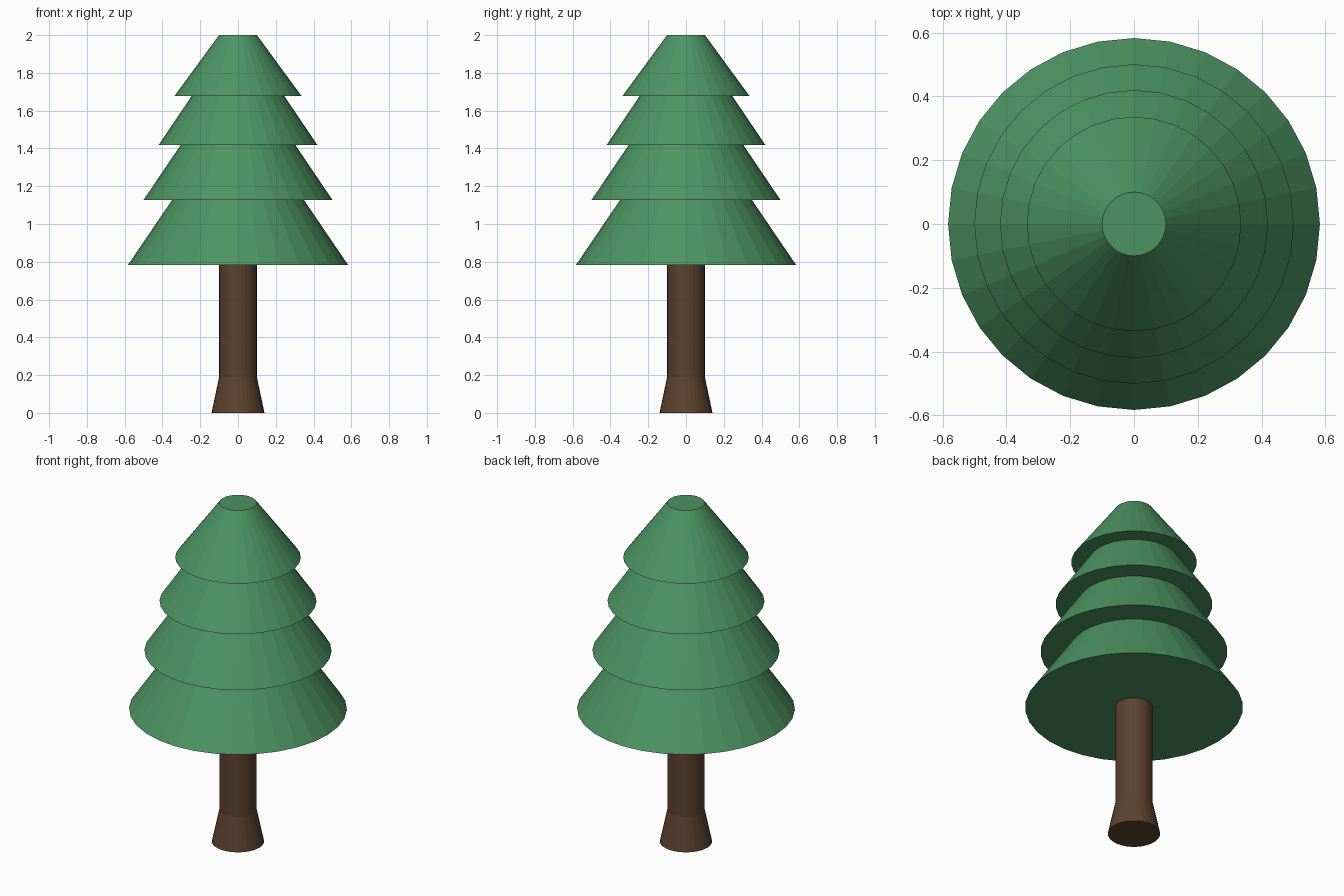
import bpy

if "Cube" in bpy.data.objects:
    bpy.data.objects.remove(bpy.data.objects["Cube"])

SIDES = 32


def material(name, rgb):
    mat = bpy.data.materials.new(name)
    mat.diffuse_color = (*rgb, 1)
    mat.use_nodes = True
    mat.node_tree.nodes["Principled BSDF"].inputs["Base Color"].default_value = mat.diffuse_color
    return mat


def frustum(name, z0, z1, r0, r1, mat):
    bpy.ops.mesh.primitive_cone_add(vertices=SIDES, radius1=r0, radius2=r1,
                                    depth=z1 - z0, location=(0, 0, (z0 + z1) / 2))
    obj = bpy.context.object
    obj.name = name
    obj.data.materials.append(mat)
    return obj


bark = material("bark", (0.107, 0.054, 0.027))
leaf = material("leaf", (0.073, 0.296, 0.122))

# Trunk: flared root base and straight stem reaching the lowest tier
frustum("trunk_base", 0, 0.19, 0.14, 0.10, bark)
frustum("trunk", 0.19, 0.80, 0.10, 0.10, bark)

# Foliage tiers: bottom z, bottom radius, z and radius where the next tier covers it
tiers = [
    (0.783, 0.583, 1.126, 0.350),
    (1.126, 0.501, 1.419, 0.303),
    (1.419, 0.420, 1.678, 0.245),
    (1.678, 0.336, 2.000, 0.100),
]
for i, (z0, r0, z1, r1) in enumerate(tiers):
    if i < len(tiers) - 1:
        # tuck the top slightly into the tier above, along the same slope
        r1 += (r1 - r0) / (z1 - z0) * 0.02
        z1 += 0.02
    frustum(f"foliage_tier_{i + 1}", z0, z1, r0, r1, leaf)
